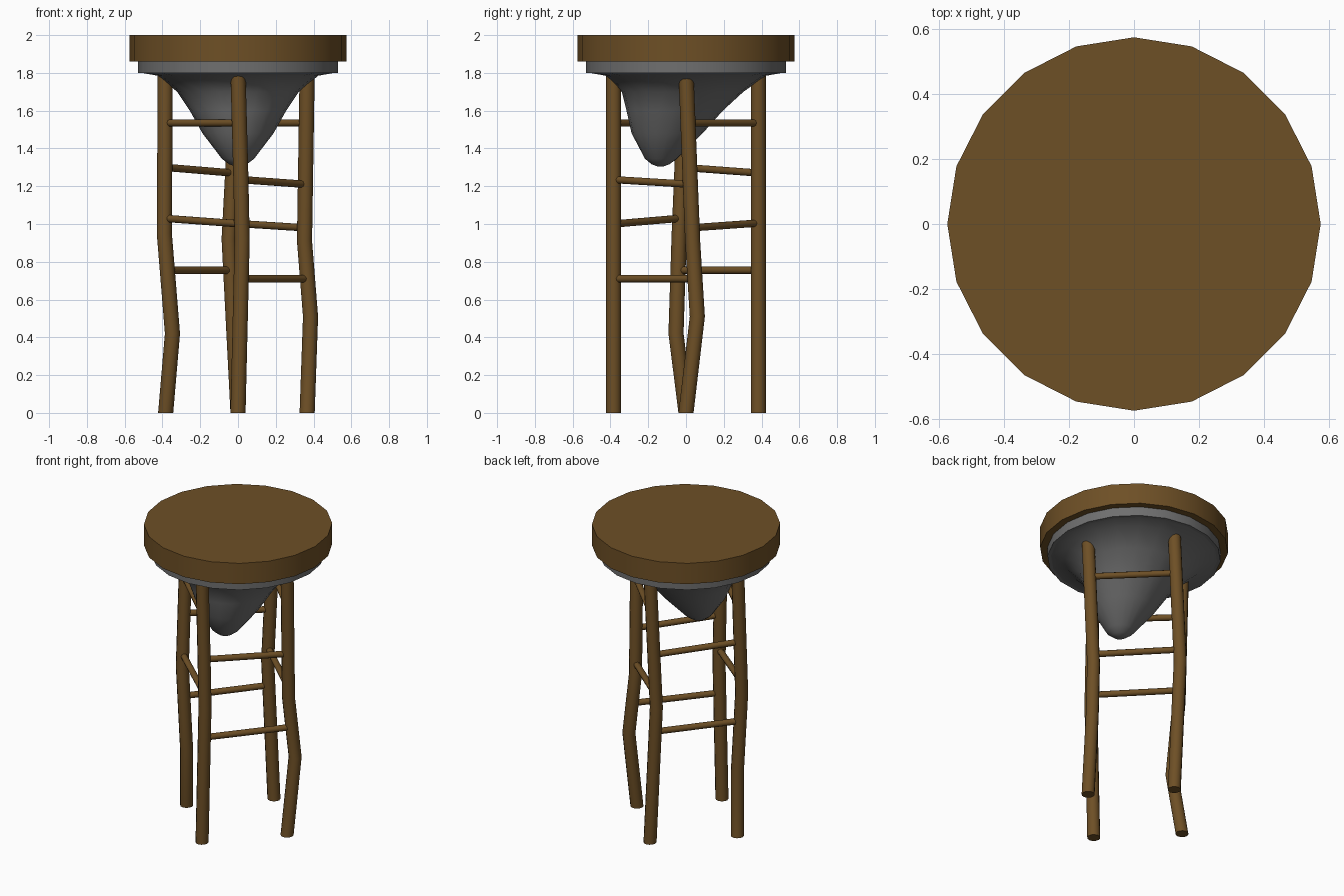
import bpy, bmesh, math
from mathutils import Vector

if "Cube" in bpy.data.objects:
    bpy.data.objects.remove(bpy.data.objects["Cube"])


def material(name, rgb):
    m = bpy.data.materials.new(name)
    m.diffuse_color = (*rgb, 1)
    m.use_nodes = True
    m.node_tree.nodes["Principled BSDF"].inputs["Base Color"].default_value = m.diffuse_color
    return m


WOOD = material("brown wood", (0.155, 0.079, 0.019))
GREY = material("grey cloth", (0.16, 0.16, 0.16))


def loft(name, rings, sides, mat, axis=None, angle=35):
    """Skin circular rings (centre, radius); rings are horizontal unless axis is given."""
    bm = bmesh.new()
    if axis is None:
        u, v = Vector((1, 0, 0)), Vector((0, 1, 0))
    else:
        u = axis.orthogonal().normalized()
        v = axis.normalized().cross(u)
    loops = []
    for c, r in rings:
        loops.append([bm.verts.new(Vector(c) + r * (u * math.cos(t) + v * math.sin(t)))
                      for t in (2 * math.pi * i / sides for i in range(sides))])
    for a, b in zip(loops, loops[1:]):
        for i in range(sides):
            j = (i + 1) % sides
            bm.faces.new((a[i], a[j], b[j], b[i]))
    bm.faces.new(loops[0][::-1])
    bm.faces.new(loops[-1])
    bmesh.ops.recalc_face_normals(bm, faces=bm.faces)
    me = bpy.data.meshes.new(name)
    bm.to_mesh(me)
    bm.free()
    me.materials.append(mat)
    ob = bpy.data.objects.new(name, me)
    bpy.context.collection.objects.link(ob)
    bpy.ops.object.select_all(action='DESELECT')
    ob.select_set(True)
    bpy.context.view_layer.objects.active = ob
    bpy.ops.object.shade_smooth_by_angle(angle=math.radians(angle))
    return ob


# Round seat and the band under it
loft("seat", [((0, 0, 1.86), 0.575), ((0, 0, 2.0), 0.575)], 20, WOOD)
loft("seat_band", [((0, 0, 1.80), 0.53), ((0, 0, 1.86), 0.53)], 20, GREY)

# Sagging bag, its tip pulled towards the front
bag = [(1.802, 0, 0.52), (1.785, 0, 0.425), (1.70, -0.018, 0.322), (1.60, -0.06, 0.255),
       (1.48, -0.10, 0.188), (1.345, -0.132, 0.085), (1.315, -0.135, 0.045), (1.305, -0.135, 0.015)]
loft("hanging_bag", [((0, y, z), r) for z, y, r in bag], 20, GREY, angle=80)

# Crooked legs, each a path from floor to seat
LEGS = {
    "front": [(0, -0.383, 0), (0.022, -0.383, 0.92), (0.015, -0.383, 1.25), (0, -0.383, 1.8)],
    "back": [(0, 0.383, 0), (-0.047, 0.383, 0.92), (0, 0.383, 1.8)],
    "left": [(-0.383, 0, 0), (-0.347, -0.053, 0.42), (-0.39, -0.036, 0.95), (-0.385, 0, 1.8)],
    "right": [(0.366, 0, 0), (0.384, 0.06, 0.51), (0.352, 0.035, 0.91), (0.366, 0, 1.8)],
}
for key, path in LEGS.items():
    loft(key + "_leg", [(p, 0.04) for p in path], 12, WOOD, angle=40)


def on_leg(key, z):
    for a, b in zip(LEGS[key], LEGS[key][1:]):
        if a[2] <= z <= b[2]:
            return Vector(a).lerp(Vector(b), (z - a[2]) / (b[2] - a[2]))


# Thin rungs between neighbouring legs
RUNGS = [("front", 1.535, "left", 1.535), ("front", 1.00, "left", 1.03),
         ("front", 1.235, "right", 1.21), ("front", 0.71, "right", 0.71),
         ("back", 1.535, "right", 1.535), ("back", 1.005, "right", 0.98),
         ("back", 1.27, "left", 1.30), ("back", 0.755, "left", 0.755)]
for i, (k1, z1, k2, z2) in enumerate(RUNGS):
    a, b = on_leg(k1, z1), on_leg(k2, z2)
    d = (b - a).normalized()
    a, b = a + d * 0.02, b - d * 0.02
    loft(f"{k1}_{k2}_rung_{i + 1}", [(a, 0.02), (b, 0.02)], 10, WOOD, axis=d, angle=50)
